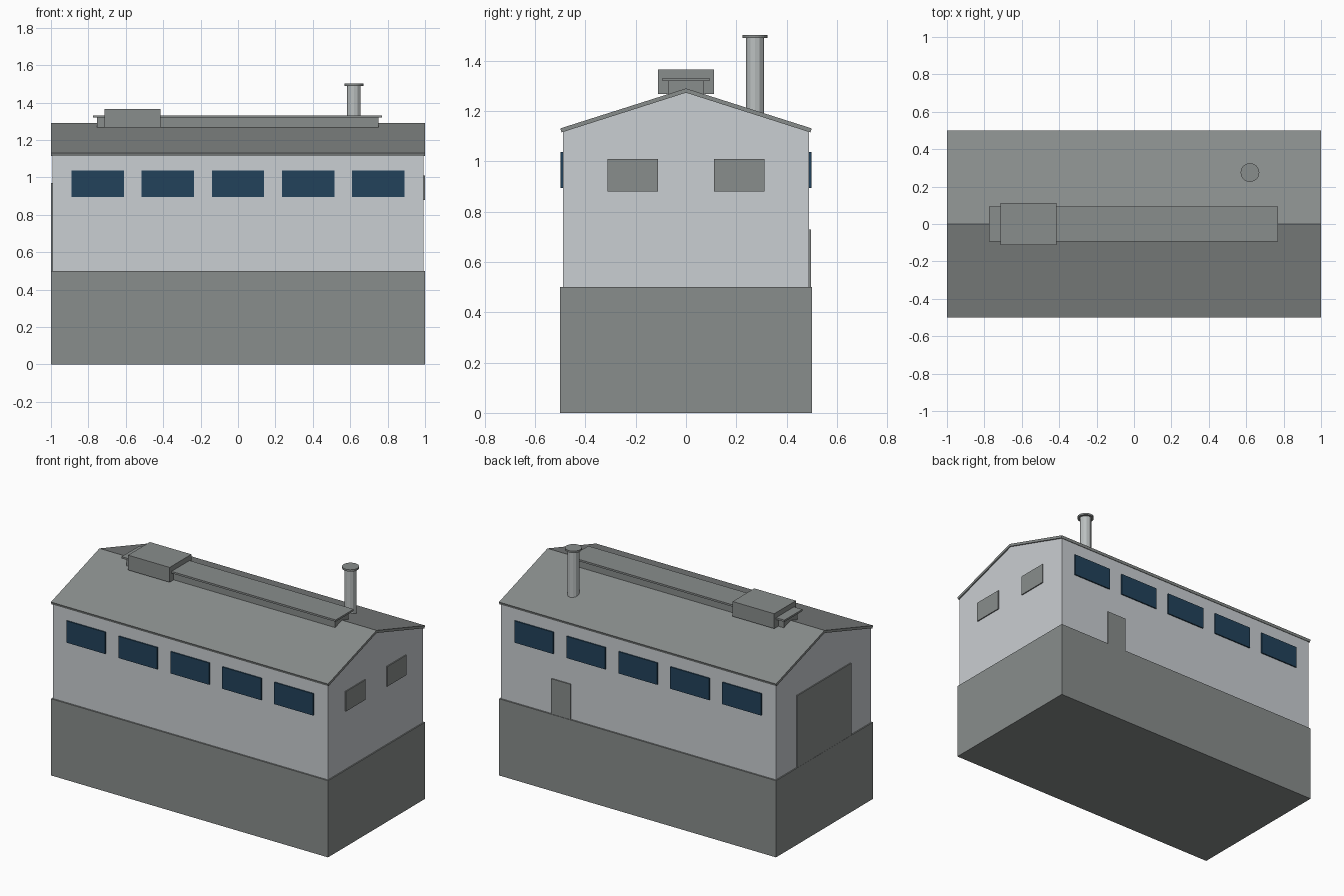
import bpy
import bmesh
from mathutils import Matrix, Vector

if "Cube" in bpy.data.objects:
    bpy.data.objects.remove(bpy.data.objects["Cube"], do_unlink=True)


def material(name, rgb):
    m = bpy.data.materials.new(name)
    m.use_nodes = True
    m.diffuse_color = (*rgb, 1)
    m.node_tree.nodes["Principled BSDF"].inputs["Base Color"].default_value = (*rgb, 1)
    return m


GREY = material("concrete grey", (0.25, 0.267, 0.263))
WALL = material("pale wall", (0.59, 0.62, 0.645))
GLASS = material("dark blue glass", (0.016, 0.055, 0.105))
PIPE = material("pale metal", (0.5, 0.53, 0.53))


def finish(name, bm, mat):
    bmesh.ops.recalc_face_normals(bm, faces=bm.faces)
    mesh = bpy.data.meshes.new(name)
    bm.to_mesh(mesh)
    bm.free()
    mesh.materials.append(mat)
    obj = bpy.data.objects.new(name, mesh)
    bpy.context.collection.objects.link(obj)
    return obj


def box(name, low, high, mat):
    low, high = Vector(low), Vector(high)
    bm = bmesh.new()
    bmesh.ops.create_cube(bm, size=1, matrix=Matrix.Translation((low + high) / 2)
                          @ Matrix.Diagonal((*(high - low), 1)))
    return finish(name, bm, mat)


def prism(name, profile, half_length, mat):
    # Extrude a y-z outline along x
    bm = bmesh.new()
    face = bm.faces.new([bm.verts.new((-half_length, y, z)) for y, z in profile])
    new = bmesh.ops.extrude_face_region(bm, geom=[face])["geom"]
    moved = [v for v in new if isinstance(v, bmesh.types.BMVert)]
    bmesh.ops.translate(bm, verts=moved, vec=(2 * half_length, 0, 0))
    return finish(name, bm, mat)


def cylinder(name, x, y, z0, z1, radius, sides, mat):
    bm = bmesh.new()
    bmesh.ops.create_cone(bm, cap_ends=True, segments=sides, radius1=radius,
                          radius2=radius, depth=z1 - z0,
                          matrix=Matrix.Translation((x, y, (z0 + z1) / 2)))
    return finish(name, bm, mat)


# Building shell
box("base", (-1, -0.5, 0), (1, 0.5, 0.5), GREY)
prism("walls", [(-0.49, 0.5), (0.49, 0.5), (0.49, 1.118), (0, 1.274), (-0.49, 1.118)],
      0.992, WALL)
prism("roof", [(-0.495, 1.115), (0, 1.273), (0.495, 1.115),
               (0.5, 1.131), (0, 1.29), (-0.5, 1.131)], 1, GREY)

# Window strips on both long walls
for side, label in ((-1, "front"), (1, "back")):
    for i in range(5):
        x = (i - 2) * 0.375
        ys = sorted((side * 0.489, side * 0.498))
        box(f"{label}_window_{i + 1}", (x - 0.14, ys[0], 0.895), (x + 0.14, ys[1], 1.037), GLASS)

# End wall vents and doors
for side, label in ((-1, "front"), (1, "back")):
    y = side * 0.212
    box(f"{label}_vent", (0.991, y - 0.1, 0.88), (0.999, y + 0.1, 1.01), GREY)
box("loading_door", (-0.999, -0.28, 0.5), (-0.991, 0.28, 0.97), GREY)
box("back_door", (0.487, 0.489, 0.5), (0.625, 0.497, 0.73), GREY)

# Ridge ventilation duct
box("ridge_duct", (-0.755, -0.07, 1.268), (0.75, 0.07, 1.322), GREY)
box("ridge_duct_cover", (-0.775, -0.093, 1.32), (0.77, 0.093, 1.332), GREY)
box("ridge_fan_housing", (-0.715, -0.112, 1.268), (-0.415, 0.112, 1.365), GREY)

# Chimney
cylinder("chimney", 0.62, 0.275, 1.18, 1.492, 0.036, 12, PIPE)
cylinder("chimney_cap", 0.62, 0.275, 1.49, 1.502, 0.05, 24, GREY)
